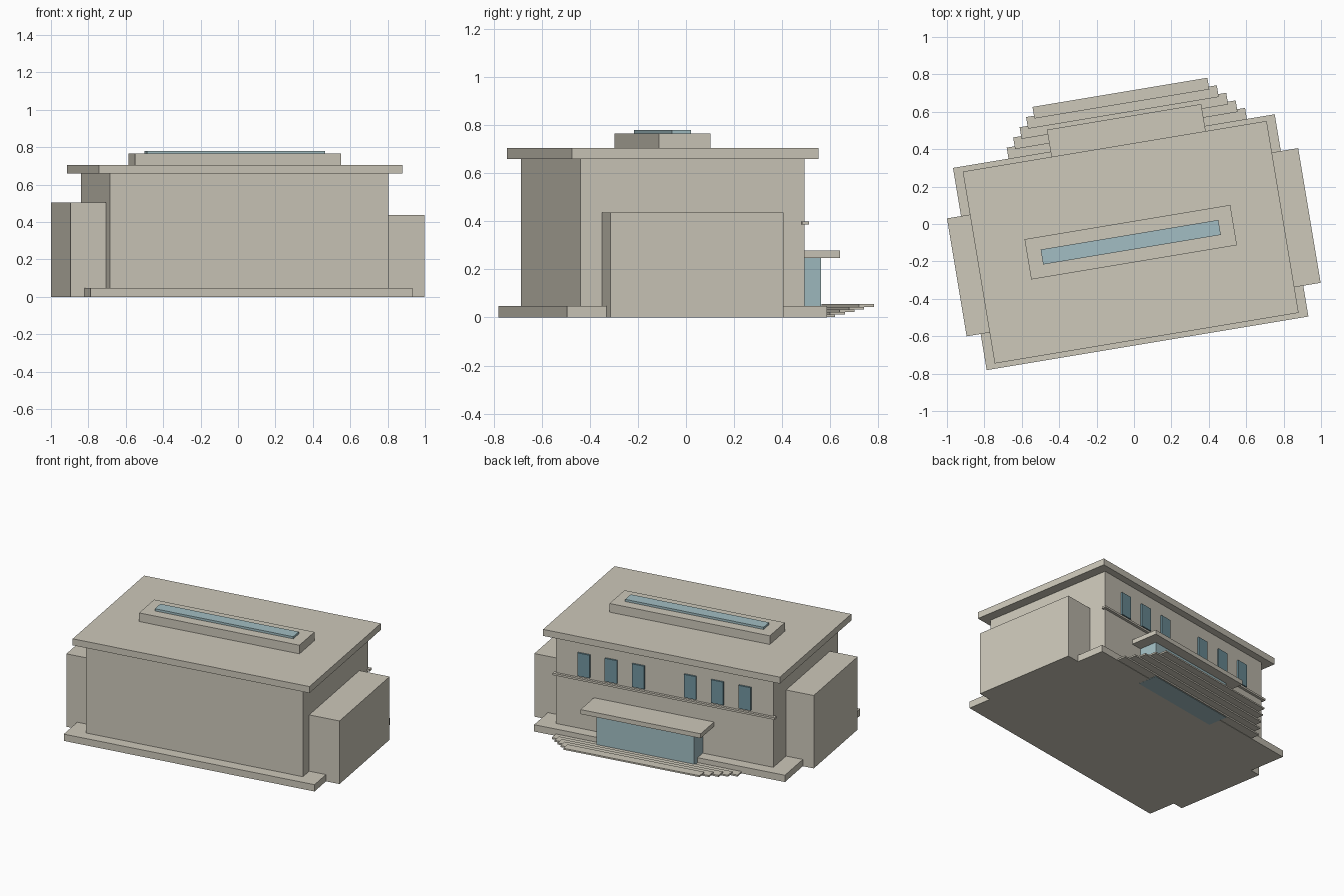
import bpy, bmesh, math
from mathutils import Matrix, Vector

cube = bpy.data.objects.get("Cube")
if cube:
    bpy.data.objects.remove(cube, do_unlink=True)


def material(name, rgb):
    m = bpy.data.materials.new(name)
    m.use_nodes = True
    m.diffuse_color = (*rgb, 1)
    m.node_tree.nodes["Principled BSDF"].inputs["Base Color"].default_value = (*rgb, 1)
    return m


STONE = material("warm_stone", (0.61, 0.578, 0.49))
GLASS = material("pale_glass", (0.36, 0.515, 0.546))
WINDOW = material("dark_glass", (0.168, 0.30, 0.347))

# The whole building is turned slightly on its site
SITE = Matrix.Translation((-0.0175, -0.0975, 0)) @ Matrix.Rotation(math.atan(1 / 6), 4, 'Z')


def box(name, u, v, z, mat=STONE):
    """Box between (min, max) pairs in the building's own axes."""
    bm = bmesh.new()
    bmesh.ops.create_cube(bm, size=1)
    size = Vector((u[1] - u[0], v[1] - v[0], z[1] - z[0]))
    mid = Vector((sum(u), sum(v), sum(z))) / 2
    bm.transform(Matrix.Translation(mid) @ Matrix.Diagonal((*size, 1)))
    mesh = bpy.data.meshes.new(name)
    bm.to_mesh(mesh)
    bm.free()
    mesh.materials.append(mat)
    ob = bpy.data.objects.new(name, mesh)
    ob.matrix_world = SITE
    bpy.context.collection.objects.link(ob)
    return ob


def span(half, centre=0):
    return (centre - half, centre + half)


# Main masses
box("plinth", span(0.872), span(0.548), (0, 0.047))
box("main_hall", span(0.7555), span(0.4725), (0.04, 0.665))
box("roof_slab", span(0.8235), span(0.52), (0.66, 0.705))
box("right_wing", (-0.948, -0.7), (-0.352, 0.287), (0, 0.505))
box("left_wing", (0.7, 0.966), (-0.381, 0.349), (0, 0.437))

# Rooftop lantern
box("lantern_base", span(0.5575), span(0.109), (0.70, 0.765))
box("skylight", span(0.4815), span(0.0405), (0.76, 0.78), GLASS)

# Rear entrance, a little off centre
ENTRY = 0.075
box("entrance_glazing", span(0.34, ENTRY), (0.46, 0.60), (-0.0005, 0.25), GLASS)
box("entrance_canopy", span(0.418, ENTRY), (0.46, 0.667), (0.247, 0.278))

# Thin treads, the outermost the highest and narrowest
for i in range(5):
    front = 0.80 - 0.048 * i
    top = 0.055 - 0.0105 * i
    box(f"step_{i + 1}", span(0.474 + 0.043 * i, ENTRY),
        (front - 0.063, front), (top - 0.0105, top))

# Rear string course and upper windows
box("string_course", span(0.772), (0.46, 0.49), (0.386, 0.40))
for side in (-1, 1):
    for i in range(3):
        box("window", span(0.042, side * (0.18 + 0.19 * i)), (0.46, 0.484), (0.412, 0.572), WINDOW)
